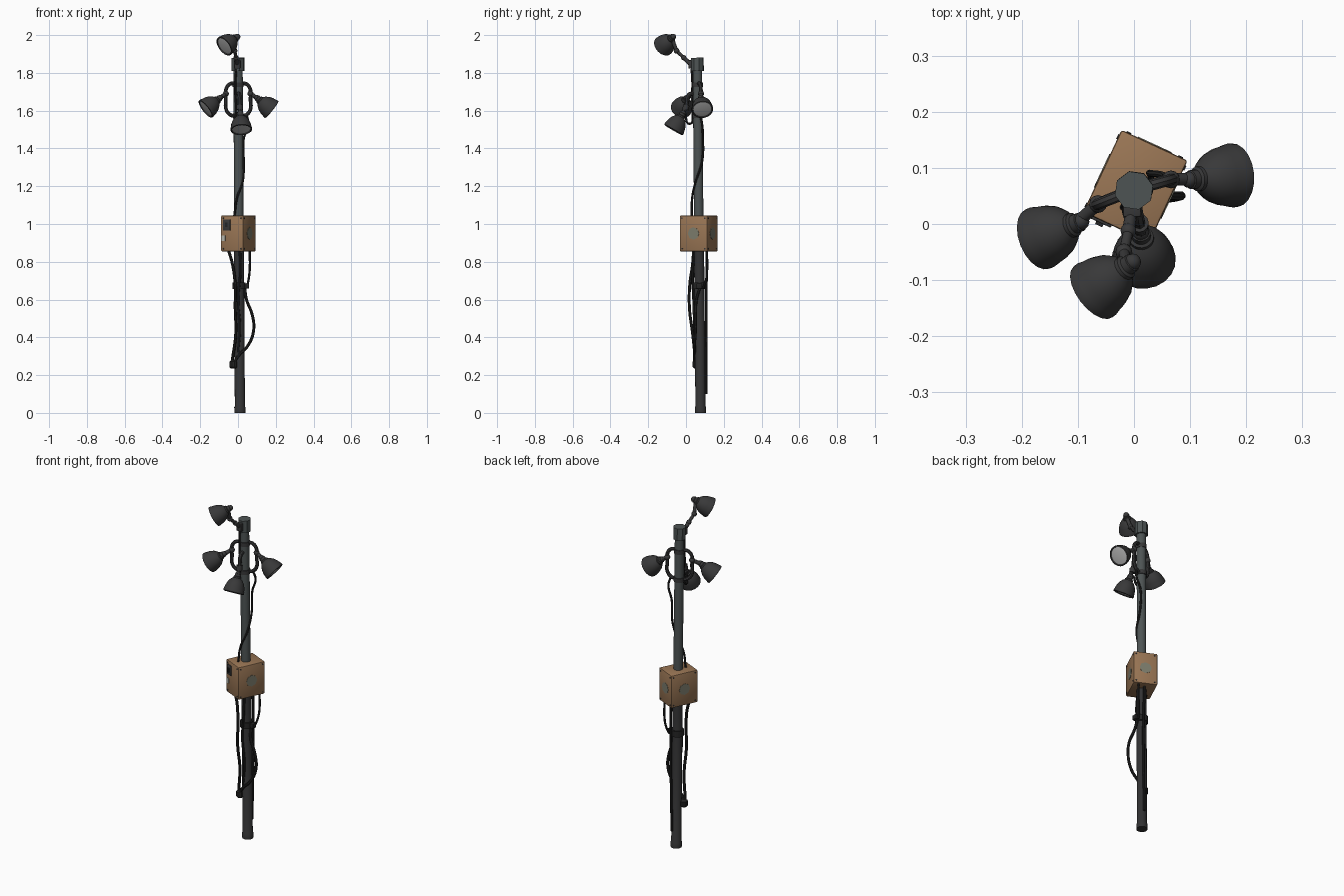
import bpy, bmesh, math
from mathutils import Vector, Matrix

cube = bpy.data.objects.get("Cube")
if cube:
    bpy.data.objects.remove(cube, do_unlink=True)

parts = []


def material(name, r, g, b):
    m = bpy.data.materials.new(name)
    m.use_nodes = True
    m.diffuse_color = (r, g, b, 1)
    bsdf = m.node_tree.nodes["Principled BSDF"]
    bsdf.inputs["Base Color"].default_value = (r, g, b, 1)
    bsdf.inputs["Roughness"].default_value = 0.7
    return m


DARK = material("dark metal", .04, .04, .041)
LOWER = material("charcoal pole", .032, .032, .033)
GREY = material("grey green pole", .075, .088, .088)
BLACK = material("black cable", .018, .018, .018)
TAN = material("tan box", .32, .18, .09)
LENS = material("lamp lens", .48, .48, .48)
BADGE = material("badge grey", .2, .2, .15)
LABEL = material("pale label", .45, .45, .4)


def add(name, mesh, mat):
    mesh.materials.clear()
    mesh.materials.append(mat)
    ob = bpy.data.objects.new(name, mesh)
    bpy.context.scene.collection.objects.link(ob)
    parts.append(ob)
    return ob


def lathe(name, profile, origin, axis, mat, sides=16):
    """Turned part: profile of (radius, distance along axis)."""
    bm = bmesh.new()
    rings = [[bm.verts.new((r * math.cos(a), r * math.sin(a), t))
              for a in (math.tau * i / sides for i in range(sides))] for r, t in profile]
    for a, b in zip(rings, rings[1:]):
        for i in range(sides):
            j = (i + 1) % sides
            bm.faces.new((a[i], a[j], b[j], b[i]))
    bm.faces.new(rings[0][::-1])
    bm.faces.new(rings[-1])
    turn = Vector(axis).to_track_quat('Z', 'Y').to_matrix().to_4x4()
    bm.transform(Matrix.Translation(origin) @ turn)
    mesh = bpy.data.meshes.new(name)
    bm.to_mesh(mesh)
    bm.free()
    return add(name, mesh, mat)


def rod(name, a, b, radius, mat, sides=12):
    d = Vector(b) - Vector(a)
    return lathe(name, [(radius, 0), (radius, d.length)], a, d, mat, sides)


def tube(name, points, radius, mat):
    """Smooth cable or bent pipe through the points."""
    curve = bpy.data.curves.new(name, 'CURVE')
    curve.dimensions = '3D'
    curve.bevel_depth = radius
    curve.bevel_resolution = 2
    curve.resolution_u = 6
    curve.use_fill_caps = True
    spline = curve.splines.new('BEZIER')
    spline.bezier_points.add(len(points) - 1)
    for p, co in zip(spline.bezier_points, points):
        p.co = co
        p.handle_left_type = p.handle_right_type = 'AUTO'
    ob = bpy.data.objects.new(name, curve)
    bpy.context.scene.collection.objects.link(ob)
    bpy.context.view_layer.update()
    mesh = bpy.data.meshes.new_from_object(
        ob.evaluated_get(bpy.context.evaluated_depsgraph_get()))
    bpy.data.objects.remove(ob, do_unlink=True)
    return add(name, mesh, mat)


def ball(name, centre, radius, mat):
    bm = bmesh.new()
    bmesh.ops.create_uvsphere(bm, u_segments=12, v_segments=8, radius=radius,
                              matrix=Matrix.Translation(centre))
    mesh = bpy.data.meshes.new(name)
    bm.to_mesh(mesh)
    bm.free()
    return add(name, mesh, mat)


def block(name, size, matrix, mat, bevel=0):
    bm = bmesh.new()
    bmesh.ops.create_cube(bm, size=1, matrix=Matrix.Diagonal((*size, 1)))
    if bevel:
        bmesh.ops.bevel(bm, geom=bm.edges[:], offset=bevel, segments=2,
                        profile=.5, affect='EDGES')
    bm.transform(matrix)
    mesh = bpy.data.meshes.new(name)
    bm.to_mesh(mesh)
    bm.free()
    return add(name, mesh, mat)


# Slightly leaning pole
FOOT, TOP = Vector((.01, .077, 0)), Vector((0, .06, 1.85))


def on_pole(z, dx=0, dy=0):
    return FOOT.lerp(TOP, z / TOP.z) + Vector((dx, dy, 0))


lathe("lower_pole", [(.03, 0), (.03, .03), (.027, .035), (.027, .95)],
      FOOT, TOP - FOOT, LOWER)
rod("upper_pole", on_pole(.94), TOP, .025, GREY, 16)
rod("pole_cap", on_pole(1.81), on_pole(1.88), .035, GREY, 8)
rod("pole_clamp", on_pole(.655), on_pole(.69), .035, BLACK, 16)
block("clamp_lug", (.03, .03, .028), Matrix.Translation(on_pole(.672, .038)), BLACK, .003)
block("cap_bracket", (.032, .03, .045), Matrix.Translation(on_pole(1.845, -.004, -.033)),
      DARK, .003)

# Control box, turned on the pole
W, D, H = .13, .162, .19
BOX = Matrix.Translation((.0025, .067, .95)) @ Matrix.Rotation(math.radians(-25), 4, 'Z')
block("control_box", (W, D, H), BOX, TAN, .005)
block("switch_plate", (.042, .009, .06), BOX @ Matrix.Translation((-.03, -D / 2, .045)), DARK, .002)
block("switch_lever", (.014, .008, .024), BOX @ Matrix.Translation((-.03, -D / 2 - .006, .045)), BLACK)
block("box_label", (.022, .004, .03), BOX @ Matrix.Translation((-.05, -D / 2, -.025)), LABEL)

# Badges and corner screws on the box sides
for name, direction, reach, half in (("left", (1, 0, 0), W / 2, D / 2),
                                     ("right", (-1, 0, 0), W / 2, D / 2),
                                     ("back", (0, 1, 0), D / 2, W / 2),
                                     ("front", (0, -1, 0), D / 2, W / 2)):
    normal = Vector(direction)
    across = Vector((-normal.y, normal.x, 0))
    world = BOX.to_3x3() @ normal
    if name != "front":
        lathe("badge_" + name, [(.033, -.002), (.033, .0015)],
              BOX @ (normal * reach), world, BADGE, 8)
    for i in (-1, 1):
        for k in (-1, 1):
            p = normal * reach + across * i * (half - .014) + Vector((0, 0, k * (H / 2 - .014)))
            lathe("screw_" + name, [(.0045, -.002), (.0045, .002)], BOX @ p, world, DARK, 8)

# Lamps: tail position and aim
SHADE = [(.010, -.016), (.017, -.012), (.017, .0), (.022, .003), (.022, .010), (.032, .018),
         (.044, .034), (.052, .055), (.055, .072), (.057, .078), (.057, .088),
         (.051, .090), (.049, .084)]
LAMPS = {
    "right": ((-.105, 0, 1.66), (-.75, -.3, -.58)),
    "left": ((.11, .08, 1.66), (.78, .08, -.62)),
    "front": ((.013, -.022, 1.575), (.05, -.5, -.86)),
    "top": ((-.012, -.075, 1.985), (-.69, -.52, -.5)),
}
for name, (tail, aim) in LAMPS.items():
    tail, aim = Vector(tail), Vector(aim).normalized()
    lathe("lamp_shade_" + name, SHADE, tail, aim, DARK, 20)
    lathe("lamp_lens_" + name, [(.049, .080), (.049, .085), (.03, .088)], tail, aim, LENS, 20)
    ball("lamp_joint_" + name, tail - aim * .014, .015, DARK)

# Side brackets: bent pipes looping off the pole
for name, out in (("right", Vector((-.065, -.026, 0))), ("left", Vector((.065, .018, 0)))):
    path = [on_pole(z) + out * f for z, f in
            ((1.745, .2), (1.74, .7), (1.71, 1), (1.66, 1), (1.61, 1), (1.58, .7), (1.57, .2))]
    tube("side_bracket_" + name, path, .010, DARK)
    start, end = on_pole(1.69) + out, Vector(LAMPS[name][0])
    rod("lamp_arm_" + name, start, end, .011, DARK)
    ball("arm_elbow_" + name, start, .016, DARK)

# Front and top arms
front = [on_pole(1.69, 0, -.015), on_pole(1.685, .005, -.045), on_pole(1.63, .008, -.06),
         Vector(LAMPS["front"][0])]
tube("lamp_arm_front", front, .011, DARK)
rod("front_arm_collar", front[2], front[2] + Vector((0, -.005, -.025)), .017, DARK)
elbow, knee = Vector((-.018, -.05, 1.917)), Vector((-.010, -.012, 1.88))
rod("top_arm_lower", on_pole(1.845, -.004, -.035), knee, .011, DARK)
rod("top_arm_upper", knee, elbow, .009, DARK)
rod("top_arm_stem", elbow, LAMPS["top"][0], .010, DARK)
ball("top_arm_knee", knee, .014, DARK)
ball("top_arm_elbow", elbow, .015, DARK)
rod("pole_collar_upper", on_pole(1.725), on_pole(1.75), .029, DARK, 16)
rod("pole_collar_lower", on_pole(1.56), on_pole(1.585), .029, DARK, 16)

# Cables
tube("upper_cable", [(.045, .075, 1.58), (.055, .085, 1.53), (.03, .09, 1.45), (.03, .085, 1.33),
                     (.024, .05, 1.22), (-.005, .033, 1.14), (-.02, .03, 1.04)], .006, BLACK)
tube("lamp_cable", [(.0, -.005, 1.59), (-.015, .02, 1.53), (-.01, .035, 1.6),
                    (-.015, .035, 1.72), (-.01, .03, 1.82)], .006, BLACK)
tube("left_cable", [(.062, .11, .86), (.062, .112, .76), (.055, .105, .70), (.045, .09, .66)],
     .006, BLACK)
tube("right_cable", [(-.05, .04, .86), (-.03, .035, .79), (-.015, .02, .68), (-.015, .018, .56),
                     (-.012, .035, .42), (-.03, .05, .28)], .008, BLACK)
tube("looped_cable", [(.035, .075, .67), (.045, .055, .60), (.075, .05, .52), (.083, .05, .44),
                      (.055, .045, .36), (0, .045, .30), (-.025, .045, .26)], .008, BLACK)
tube("inner_cable", [(.01, .045, .86), (.012, .035, .74), (0, .04, .60), (.01, .045, .45),
                     (0, .05, .32)], .007, BLACK)
tube("back_cable", [(.02, .11, .86), (.025, .108, .6), (.022, .107, .35), (.018, .106, .1)],
     .007, BLACK)
lathe("cable_plug", [(.012, 0), (.021, .008), (.021, .036), (.010, .046)],
      (-.025, .055, .235), (0, 0, 1), BLACK, 10)

# Smooth shading with sharp edges kept
bpy.ops.object.select_all(action='DESELECT')
for ob in parts:
    ob.select_set(True)
bpy.context.view_layer.objects.active = parts[0]
bpy.ops.object.shade_smooth_by_angle(angle=math.radians(35))
